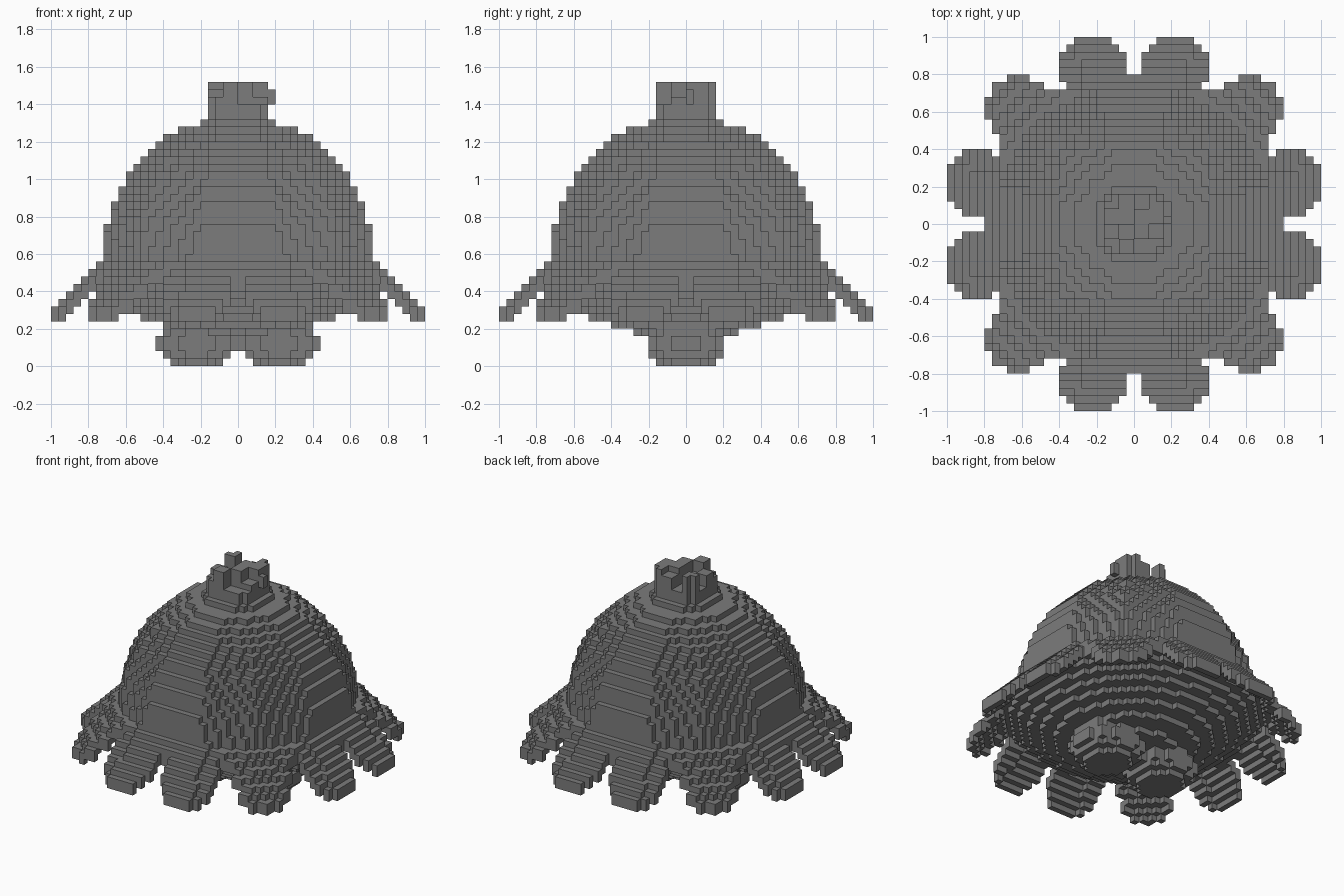
import bpy
import bmesh
import math
import random

if "Cube" in bpy.data.objects:
    bpy.data.objects.remove(bpy.data.objects["Cube"], do_unlink=True)

random.seed(4)
CELL = 0.04
WIDE, TALL = 50, 38

grey = bpy.data.materials.new("stone_grey")
grey.use_nodes = True
COLOUR = (0.2, 0.2, 0.2, 1)
grey.diffuse_color = COLOUR
grey.node_tree.nodes["Principled BSDF"].inputs["Base Color"].default_value = COLOUR


# Twelve rounded petals around the brim
petals = [(0.87 * math.cos(a), 0.87 * math.sin(a))
          for a in (math.radians(15 + 30 * n) for n in range(12))]


def in_brim_outline(x, y):
    return math.hypot(x, y) < 0.82 or any(
        math.hypot(x - px, y - py) < 0.18 for px, py in petals)


def twelve_sided(x, y):
    """Distance from the axis measured with twelve flat sides."""
    x, y = abs(x), abs(y)
    return max(x * math.cos(a) + y * math.sin(a)
               for a in (math.radians(30 * n) for n in range(4)))


# Twelve-sided dome that narrows to the stem
def in_dome(x, y, z):
    rise = max(0, z - 0.51) / 0.829
    return 0.56 < z < 1.28 and twelve_sided(x, y) < 0.739 * math.sqrt(1 - rise ** 2)


# Sloping brim, a little flatter along its four sides, over a deepening bowl
def in_brim(x, y, z):
    r = math.hypot(x, y)
    squared = max(abs(x), abs(y), 0.65 * (abs(x) + abs(y)))
    top = 1.305 - (r + squared) / 2
    bottom = min(0.15 + 0.43 * r ** 2, top - 0.08)
    return z < 0.56 and bottom < z < top and in_brim_outline(x, y)


# Two round feet that meet in the middle
def in_feet(x, y, z):
    if z > 0.24:
        return False
    radius = 0.215 * math.sqrt(1 - (min(z - 0.12, 0.06) / 0.14) ** 2)
    return math.hypot(abs(x) - 0.22, y) < radius


# Ragged stem: each small block of columns gets its own height
stem_top = {}


def in_stem(x, y, z):
    if z < 1.28:
        return False
    if z < 1.34 and math.hypot(x, y) < 0.22:
        return True
    if max(abs(x), abs(y)) > 0.16 or abs(x) + abs(y) > 0.27:
        return False
    key = (math.floor(x / 0.08), math.floor(y / 0.08))
    if key not in stem_top:
        stem_top[key] = random.choice((1.4, 1.44, 1.48, 1.52, 1.52))
    return z < stem_top[key]


parts = {"dome": in_dome, "petal_brim": in_brim, "feet": in_feet, "stem": in_stem}

# Give every filled cell to the first part that claims it
owner = {}
for i in range(WIDE):
    for j in range(WIDE):
        for k in range(TALL):
            centre = ((i + 0.5) * CELL - 1, (j + 0.5) * CELL - 1, (k + 0.5) * CELL)
            for name, inside in parts.items():
                if inside(*centre):
                    owner[i, j, k] = name
                    break

# One small knob on the side of the stem
for k in (35, 36):
    owner[29, 25, k] = "stem"


def build(name):
    """Make the outward faces of all cells that belong to one part."""
    bm = bmesh.new()
    points = {}

    def point(p):
        if p not in points:
            points[p] = bm.verts.new((p[0] * CELL - 1, p[1] * CELL - 1, p[2] * CELL))
        return points[p]

    for cell, part in owner.items():
        if part != name:
            continue
        for axis in range(3):
            for side in (0, 1):
                beside = list(cell)
                beside[axis] += 2 * side - 1
                if tuple(beside) in owner:
                    continue
                ring = []
                for u, v in ((0, 0), (1, 0), (1, 1), (0, 1)):
                    corner = list(cell)
                    corner[axis] += side
                    corner[(axis + 1) % 3] += u
                    corner[(axis + 2) % 3] += v
                    ring.append(point(tuple(corner)))
                bm.faces.new(ring if side else ring[::-1])

    mesh = bpy.data.meshes.new(name)
    bm.to_mesh(mesh)
    bm.free()
    mesh.materials.append(grey)
    obj = bpy.data.objects.new(name, mesh)
    bpy.context.collection.objects.link(obj)


for name in parts:
    build(name)
